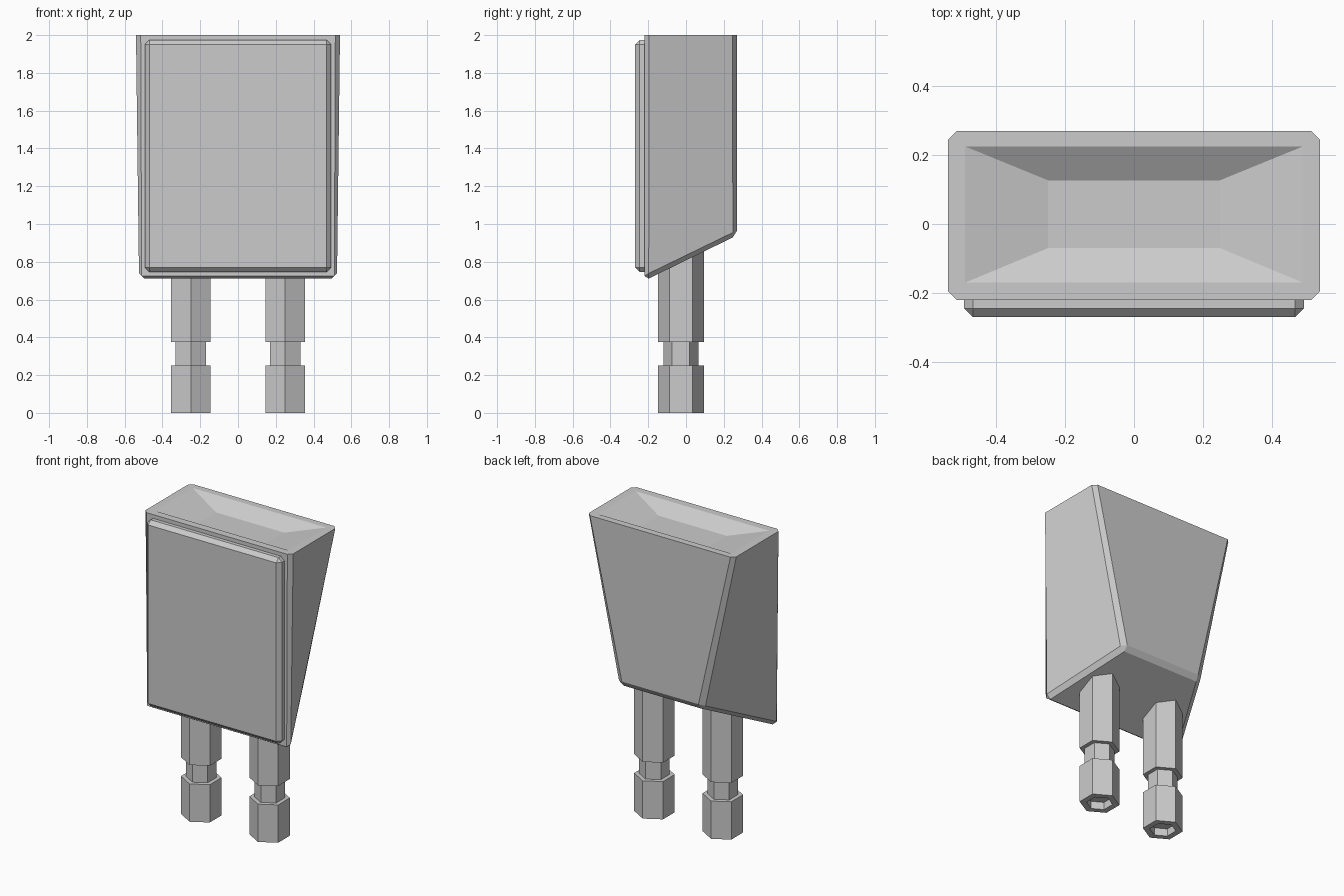
import bpy, bmesh
from math import sin, cos, tau

if "Cube" in bpy.data.objects:
    bpy.data.objects.remove(bpy.data.objects["Cube"], do_unlink=True)

grey = bpy.data.materials.new("light grey")
grey.use_nodes = True
grey.diffuse_color = (0.6, 0.6, 0.6, 1)
grey.node_tree.nodes["Principled BSDF"].inputs["Base Color"].default_value = (0.6, 0.6, 0.6, 1)


def add_object(name, bm):
    """Turn a bmesh into a named, flat shaded object."""
    bmesh.ops.recalc_face_normals(bm, faces=bm.faces[:])
    mesh = bpy.data.meshes.new(name)
    bm.to_mesh(mesh)
    bm.free()
    mesh.materials.append(grey)
    obj = bpy.data.objects.new(name, mesh)
    bpy.context.scene.collection.objects.link(obj)
    return obj


def loft(rings):
    """Skin closed rings of points in order and cap both ends."""
    bm = bmesh.new()
    loops = [[bm.verts.new(p) for p in ring] for ring in rings]
    for a, b in zip(loops, loops[1:]):
        for i in range(len(a)):
            j = (i + 1) % len(a)
            bm.faces.new((a[i], a[j], b[j], b[i]))
    bm.faces.new(loops[0])
    bm.faces.new(loops[-1])
    return bm


def rect(x, y0, y1, z):
    return [(-x, y0, z), (x, y0, z), (x, y1, z), (-x, y1, z)]


# Body: slanted underside, back narrowing downwards, sharp top rim
front, back, top = -0.22, 0.27, 2.0
underside = [(-0.535, front, 0.70), (0.535, front, 0.70),
             (0.30, back, 0.94), (-0.30, back, 0.94)]
bm = loft([underside, rect(0.54, front, back, top)])
edges = [e for e in bm.edges if min(v.co.z for v in e.verts) < 1.5]
bmesh.ops.bevel(bm, geom=edges, offset=0.025, offset_type='OFFSET',
                segments=1, affect='EDGES')
body = add_object("body", bm)

# Shallow sloped recess in the top, cut with a tapered block
depth = 0.06
cutter = add_object("recess_cutter", loft([
    rect(0.25, -0.07, 0.127, top - depth),
    rect(0.49, -0.17, 0.225, top),
    rect(0.49, -0.17, 0.225, top + 0.1)]))
cutter.hide_render = True
cutter.hide_viewport = True
cut = body.modifiers.new("top_recess", 'BOOLEAN')
cut.operation = 'DIFFERENCE'
cut.solver = 'EXACT'
cut.object = cutter

# Front panel: chamfered slab set into the front face
bm = loft([rect(0.493, -0.27, -0.17, 0.745), rect(0.493, -0.27, -0.17, 1.975)])
bmesh.ops.bevel(bm, geom=bm.edges[:], offset=0.025, offset_type='OFFSET',
                segments=1, affect='EDGES')
add_object("front_panel", bm)


# Legs: hexagonal pins with a narrow neck and a hollow tip
def hexagon(x, y, z, r):
    return [(x + r * sin(tau * i / 6), y + r * cos(tau * i / 6), z) for i in range(6)]


pin, neck, socket = 0.122, 0.092, 0.08
profile = [(0.05, socket), (0, socket), (0, pin), (0.25, pin), (0.25, neck),
           (0.375, neck), (0.375, pin), (1.0, pin)]
for name, x in (("left_leg", 0.25), ("right_leg", -0.25)):
    add_object(name, loft([hexagon(x, -0.027, z, r) for z, r in profile]))
